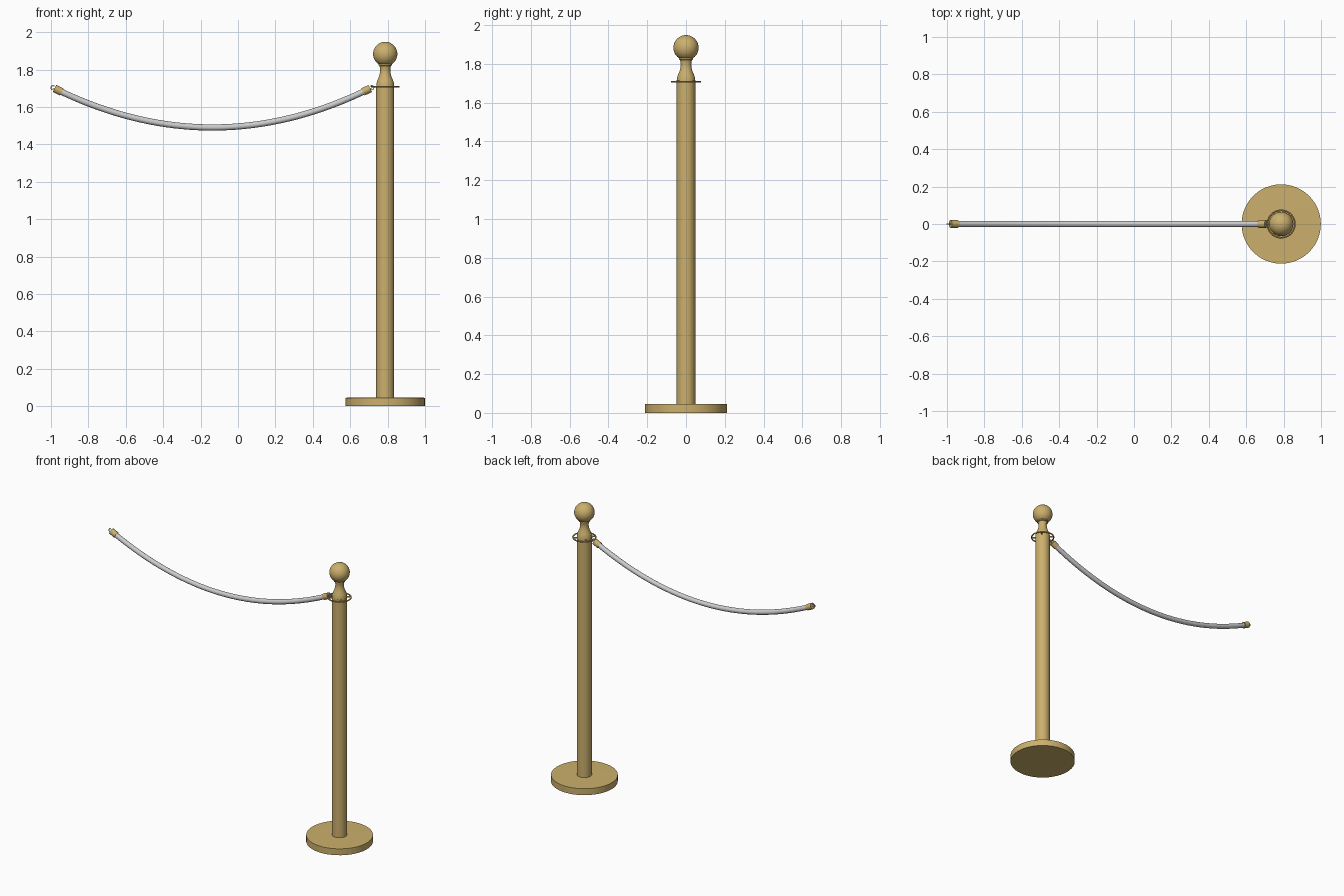
import bpy, bmesh, math
from mathutils import Vector

if "Cube" in bpy.data.objects:
    bpy.data.objects.remove(bpy.data.objects["Cube"])

PX = 0.787                      # post axis
MID, HALF, LOW, SAG = -0.137, 0.826, 1.49, 0.20   # rope parabola

brass = bpy.data.materials.new("brass")
brass.diffuse_color = (0.60, 0.43, 0.15, 1)
brass.use_nodes = True
brass.node_tree.nodes["Principled BSDF"].inputs["Base Color"].default_value = brass.diffuse_color


def finish(obj, mat=brass, angle=40):
    if mat:
        obj.data.materials.append(mat)
    bpy.ops.object.select_all(action='DESELECT')
    obj.select_set(True)
    bpy.context.view_layer.objects.active = obj
    bpy.ops.object.shade_smooth_by_angle(angle=math.radians(angle))
    return obj


def lathe(name, profile, closed=False, n=48, angle=40):
    """Spin an (r, z) profile around the post axis."""
    bm = bmesh.new()
    rings = []
    for r, z in profile:
        if r == 0:
            rings.append([bm.verts.new((0, 0, z))] * n)
        else:
            rings.append([bm.verts.new((r * math.cos(2 * math.pi * i / n),
                                        r * math.sin(2 * math.pi * i / n), z)) for i in range(n)])
    pairs = list(zip(rings, rings[1:])) + ([(rings[-1], rings[0])] if closed else [])
    for a, b in pairs:
        for i in range(n):
            j = (i + 1) % n
            bm.faces.new(list(dict.fromkeys((a[i], a[j], b[j], b[i]))))
    bmesh.ops.recalc_face_normals(bm, faces=bm.faces)
    me = bpy.data.meshes.new(name)
    bm.to_mesh(me)
    bm.free()
    obj = bpy.data.objects.new(name, me)
    obj.location.x = PX
    bpy.context.collection.objects.link(obj)
    return finish(obj, angle=angle)


def tube(name, pts, radius, mat=None):
    """Round tube along a path, converted to mesh."""
    cu = bpy.data.curves.new(name, 'CURVE')
    cu.dimensions = '3D'
    cu.bevel_depth, cu.bevel_resolution, cu.use_fill_caps = radius, 6, True
    sp = cu.splines.new('POLY')
    sp.points.add(len(pts) - 1)
    for p, co in zip(sp.points, pts):
        p.co = (*co, 1)
    obj = bpy.data.objects.new(name, cu)
    bpy.context.collection.objects.link(obj)
    bpy.ops.object.select_all(action='DESELECT')
    obj.select_set(True)
    bpy.context.view_layer.objects.active = obj
    bpy.ops.object.convert(target='MESH')
    return finish(bpy.context.object, mat)


# Base, pole and turned neck
lathe("base", [(0, 0), (0.212, 0), (0.212, 0.045), (0, 0.047)])
lathe("pole", [(0, 0.04), (0.048, 0.04), (0.048, 1.712), (0, 1.712)])
lathe("neck", [(0, 1.705), (0.048, 1.705), (0.047, 1.725), (0.042, 1.742), (0.034, 1.760),
               (0.029, 1.778), (0.027, 1.795), (0.028, 1.810), (0.031, 1.820), (0.036, 1.822),
               (0.036, 1.836), (0, 1.836)])

# Ball finial
bpy.ops.mesh.primitive_uv_sphere_add(segments=48, ring_count=24, radius=0.065, location=(PX, 0, 1.883))
bpy.context.object.name = "ball_finial"
finish(bpy.context.object)

# Hook ring with four spokes
t = 0.0045
lathe("hook_ring", [(0.073 + t * math.cos(k * math.pi / 4), 1.708 + t * math.sin(k * math.pi / 4))
                    for k in range(8)], closed=True)
for k in range(4):
    a = math.pi / 4 + k * math.pi / 2
    d = Vector((math.cos(a), math.sin(a), 0))
    c = Vector((PX, 0, 1.708))
    tube(f"ring_spoke_{k + 1}", [c + d * 0.04, c + d * 0.073], 0.005, brass)

# Sagging rope
rope = [Vector((MID + HALF * u, 0, LOW + SAG * u * u)) for u in (i / 20 - 1 for i in range(41))]
tube("rope", rope, 0.0165)

# End caps and wire hooks at both rope ends
slope = 2 * SAG / HALF
for s, side in ((-1, "left"), (1, "right")):
    d = Vector((s, 0, slope)).normalized()
    c = Vector((MID + s * HALF, 0, LOW + SAG))
    tube(f"{side}_cap", [c - d * 0.023, c + d * 0.020], 0.021, brass)
    e = c + d * 0.018
    up = Vector((-d.z * s, 0, d.x * s))
    hook = [e] + [e + d * (0.013 + 0.009 * math.sin(a)) + up * 0.011 * math.cos(a)
                  for a in (math.radians(x) for x in range(180, -31, -30))]
    tube(f"{side}_hook", hook, 0.0025)
